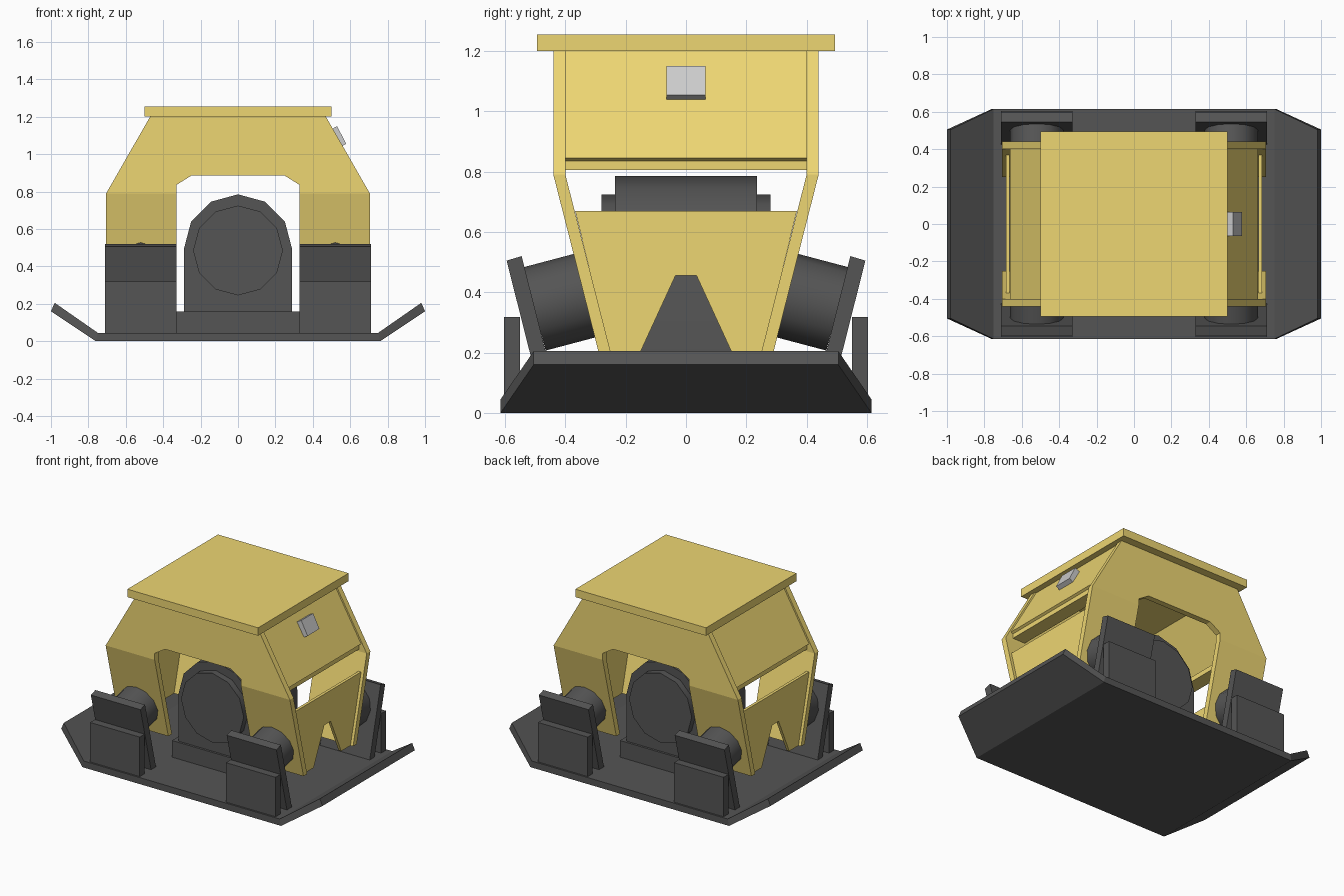
import bpy, bmesh, math
from mathutils import Vector

if "Cube" in bpy.data.objects:
    bpy.data.objects.remove(bpy.data.objects["Cube"])


def material(name, rgb):
    m = bpy.data.materials.new(name)
    m.diffuse_color = (*rgb, 1)
    m.use_nodes = True
    m.node_tree.nodes["Principled BSDF"].inputs["Base Color"].default_value = m.diffuse_color
    return m


YELLOW = material("yellow_paint", (0.85, 0.67, 0.17))
DARK = material("dark_steel", (0.09, 0.09, 0.09))


def prism(name, faces, vec, mat=None, smooth=False):
    """Connected flat faces (lists of 3D points) extruded along vec."""
    bm = bmesh.new()
    verts = {}
    for f in faces:
        vs = []
        for p in f:
            key = tuple(round(c, 4) for c in p)
            if key not in verts:
                verts[key] = bm.verts.new(key)
            vs.append(verts[key])
        bm.faces.new(vs)
    ext = bmesh.ops.extrude_face_region(bm, geom=bm.faces[:], use_keep_orig=True)
    moved = [g for g in ext["geom"] if isinstance(g, bmesh.types.BMVert)]
    bmesh.ops.translate(bm, verts=moved, vec=Vector(vec))
    bmesh.ops.recalc_face_normals(bm, faces=bm.faces[:])
    me = bpy.data.meshes.new(name)
    bm.to_mesh(me)
    bm.free()
    ob = bpy.data.objects.new(name, me)
    bpy.context.collection.objects.link(ob)
    if mat:
        me.materials.append(mat)
    if smooth:
        bpy.ops.object.select_all(action='DESELECT')
        ob.select_set(True)
        bpy.context.view_layer.objects.active = ob
        bpy.ops.object.shade_smooth_by_angle(angle=math.radians(35))
    return ob


def box(name, x, y, z, mat):
    x0, x1 = sorted(x)
    y0, y1 = sorted(y)
    base = [(x0, y0, z[0]), (x1, y0, z[0]), (x1, y1, z[0]), (x0, y1, z[0])]
    return prism(name, [base], (0, 0, z[1] - z[0]), mat)


# base plate with upturned, tapered ends
W = 0.615
flap = [(0.76, 0), (1.0, 0.16), (0.98, 0.205), (0.75, 0.045)]
middle = [(-0.76, 0), (0.76, 0), (0.75, 0.045), (-0.75, 0.045)]
strips = [flap, middle, [(-x, z) for x, z in flap]]
base = prism("base_plate", [[(x, -W, z) for x, z in s] for s in strips], (0, 2 * W, 0), DARK)
for v in base.data.vertices:
    if abs(v.co.x) > 0.9:
        v.co.y = math.copysign(0.505, v.co.y)

# vibrator housing, end discs and its pedestal
box("motor_pedestal", (-0.33, 0.33), (-0.25, 0.25), (0.04, 0.16), DARK)
ring = [(math.cos(math.radians(a)), math.sin(math.radians(a))) for a in range(0, 360, 30)]
housing = [(0.29, 0.16)] + [(0.29 * c, 0.49 + 0.295 * s) for c, s in ring[:7]] + [(-0.29, 0.16)]
prism("motor_housing", [[(x, -0.235, z) for x, z in housing]], (0, 0.47, 0), DARK, True)
prism("motor_end_discs", [[(0.24 * c, -0.28, 0.485 + 0.24 * s) for c, s in ring]],
      (0, 0.56, 0), DARK, True)

# four corner mounts: upright plate, tilted plate, rubber buffer
axis = Vector((0, -0.17, 0.045))
u = Vector((1, 0, 0))
w = Vector((0, 0.045, 0.17)).normalized()
for sx in (-1, 1):
    for sy in (-1, 1):
        x = (sx * 0.33, sx * 0.71)
        box("mount_upright", x, (sy * 0.55, sy * 0.603), (0.04, 0.318), DARK)
        tilt = [(0.595, 0.505), (0.545, 0.52), (0.425, 0.042), (0.478, 0.042)]
        prism("mount_tilted_plate", [[(x[0], sy * y, z) for y, z in tilt]],
              (sx * 0.38, 0, 0), DARK)
        c0 = Vector((sx * 0.52, 0.502, 0.345))
        circle = [c0 + 0.143 * (u * s + w * c) for c, s in ring]
        prism("rubber_buffer", [[(p.x, sy * p.y, p.z) for p in circle]],
              (0, sy * axis.y, axis.z), DARK, True)

# bent front and back frame panels with an arch opening
half = [(0.47, 1.2), (0.705, 0.79), (0.33, 0.79), (0.33, 0.835), (0.25, 0.885)]
upper = half + [(-x, z) for x, z in reversed(half)]
leg = [(0.705, 0.79), (0.33, 0.79), (0.33, 0.205), (0.705, 0.205)]
for sy, name in ((-1, "front_frame"), (1, "back_frame")):
    parts = [[(x, sy * (0.44 - max(0, 0.79 - z) * 0.255), z) for x, z in f]
             for f in (upper, leg, [(-x, z) for x, z in leg])]
    prism(name, parts, (0, -sy * 0.04, 0), YELLOW)

# roof plate
box("roof_plate", (-0.5, 0.5), (-0.495, 0.495), (1.2, 1.255), YELLOW)

# sloped side panels, stiffener strips and notched lower side plates
slope = [(0.662, 0.845), (0.458, 1.2), (0.435, 1.2), (0.645, 0.835)]
notched = [(0.368, 0.67), (0.252, 0.205), (0.15, 0.205), (0.035, 0.455)]
lower = notched + [(-y, z) for y, z in reversed(notched)]
for sx in (-1, 1):
    prism("sloped_side_panel", [[(sx * x, -0.4, z) for x, z in slope]], (0, 0.8, 0), YELLOW)
    box("side_stiffener", (sx * 0.55, sx * 0.647), (-0.4, 0.4), (0.805, 0.838), YELLOW)
    prism("lower_side_plate", [[(sx * 0.665, y, z) for y, z in lower]], (sx * 0.02, 0, 0), YELLOW)

# small grey box on the right side panel
plate = [(0.495, 1.13), (0.53, 1.15), (0.578, 1.055), (0.543, 1.035)]
prism("side_plate_box", [[(x, -0.065, z) for x, z in plate]], (0, 0.13, 0))
